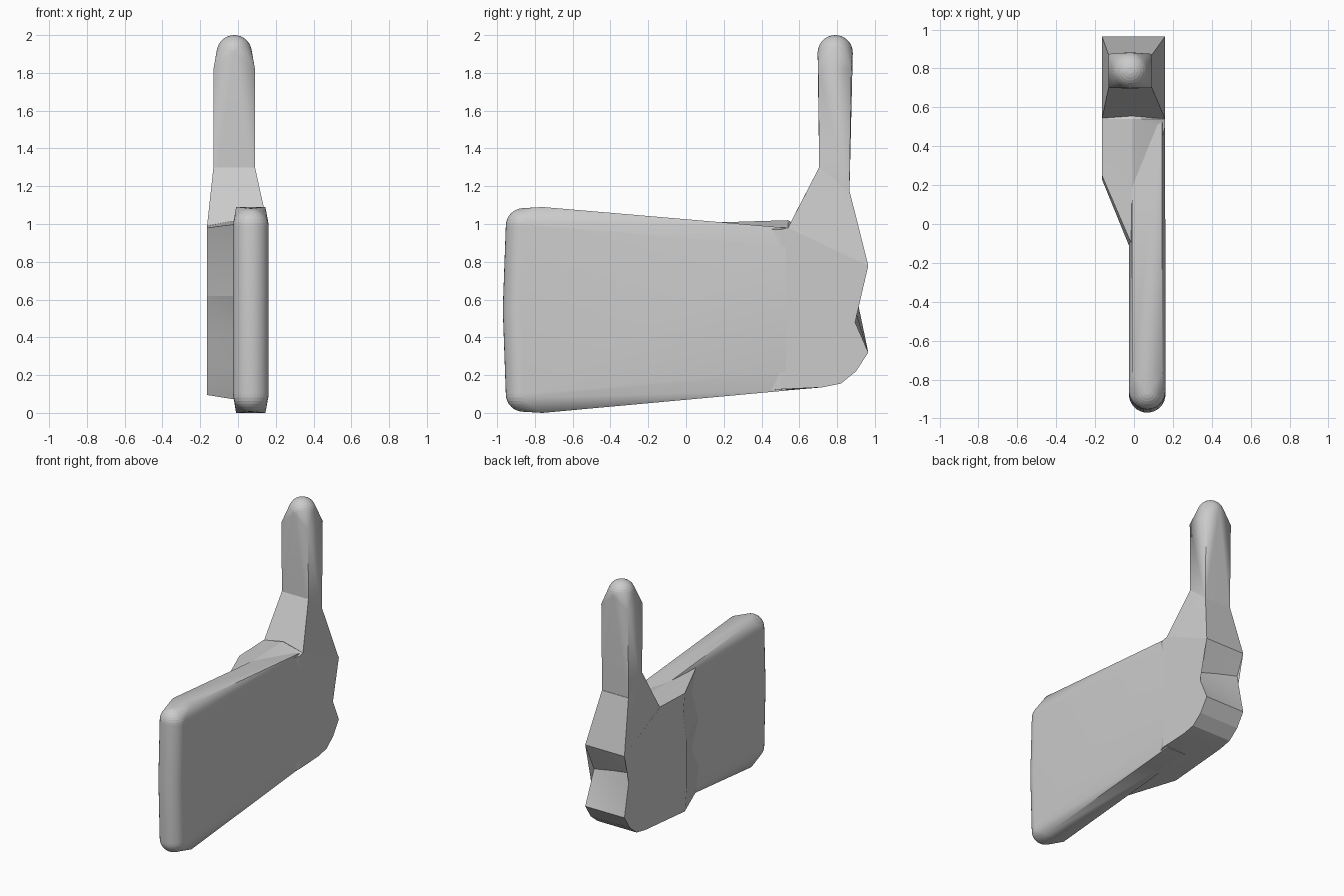
import bpy, bmesh, math
from mathutils import Vector

cube = bpy.data.objects.get("Cube")
if cube:
    bpy.data.objects.remove(cube, do_unlink=True)


def finish(bm, name, angle):
    bmesh.ops.recalc_face_normals(bm, faces=bm.faces[:])
    mesh = bpy.data.meshes.new(name)
    bm.to_mesh(mesh)
    bm.free()
    obj = bpy.data.objects.new(name, mesh)
    bpy.context.collection.objects.link(obj)
    bpy.ops.object.select_all(action='DESELECT')
    obj.select_set(True)
    bpy.context.view_layer.objects.active = obj
    bpy.ops.object.shade_smooth_by_angle(angle=math.radians(angle))
    return obj


def hull(name, points, spheres=(), angle=25):
    """Wrap corner points and (centre, radius) balls in one convex skin."""
    bm = bmesh.new()
    for centre, radius in spheres:
        ball = bmesh.ops.create_uvsphere(bm, u_segments=32, v_segments=16, radius=radius)
        bmesh.ops.translate(bm, verts=ball["verts"], vec=centre)
    for p in points:
        bm.verts.new(p)
    res = bmesh.ops.convex_hull(bm, input=bm.verts[:])
    spare = {v for v in res["geom_interior"] + res["geom_unused"]
             if isinstance(v, bmesh.types.BMVert)}
    bmesh.ops.delete(bm, geom=list(spare), context='VERTS')
    return finish(bm, name, angle)


def ring(x0, x1, y0, y1, z_front, z_back):
    return [(x, y, z) for x in (x0, x1) for y, z in ((y0, z_front), (y1, z_back))]


# Flat panel: rounded front end, slightly tapering towards the back
panel = []
for y, low, high in ((-0.76, 0.0, 1.09), (0.53, 0.118, 0.98)):
    for z, inset in ((low, 0), (high, 0), (low + 0.1, 0.015), (high - 0.1, 0.015)):
        panel += [(-0.01 - inset, y, z), (0.145 + inset, y, z)]
panel_ends = [(Vector((0.068, y, z)), 0.094)
              for y, z in ((-0.86, 0.1), (-0.876, 0.55), (-0.86, 0.99))]
hull("flat_panel", panel, panel_ends)

# Grip block: three matching outlines lofted across the width
HEIGHTS = (0.83, 0.62, 0.42, 0.25)


def outline(front, wobble, top, bottom, notch, ridge):
    pts = [(front, top)]
    pts += [(front + wobble * (-1) ** i, z) for i, z in enumerate(HEIGHTS)]
    pts += [(front, bottom), (0.72, 0.135), (0.82, 0.155), (0.9, 0.22),
            (0.965, 0.32), notch, (0.965, 0.78), (0.54, ridge)]
    return pts


sections = (
    (-0.165, outline(0.25, 0.02, 0.98, 0.095, (0.9, 0.63), 0.99)),
    (-0.01, outline(-0.11, 0.04, 1.0, 0.07, (0.88, 0.6), 1.02)),
    (0.16, outline(0.5, 0.0, 0.97, 0.125, (0.86, 0.56), 0.98)),
)
bm = bmesh.new()
loops = [[bm.verts.new((x, y, z)) for y, z in pts] for x, pts in sections]
count = len(loops[0])
for a, b in zip(loops, loops[1:]):
    for i in range(count):
        j = (i + 1) % count
        bm.faces.new((a[i], a[j], b[j], b[i]))
for loop in (loops[0], loops[-1]):
    bm.faces.new(loop)
bmesh.ops.triangulate(bm, faces=bm.faces[:])
finish(bm, "grip_block", 15)

# Flared base below the upright post
hull("upright_base",
     ring(-0.165, 0.16, 0.54, 0.965, 0.98, 0.78)
     + ring(-0.13, 0.09, 0.705, 0.867, 1.3, 1.17)
     + [(0.0, 0.56, 1.02)], angle=10)

# Upright post with a rounded tip
hull("upright_post",
     ring(-0.13, 0.09, 0.707, 0.865, 1.15, 1.15)
     + ring(-0.13, 0.09, 0.7, 0.875, 1.82, 1.82),
     [(Vector((-0.02, 0.79, 1.907)), 0.093)])
